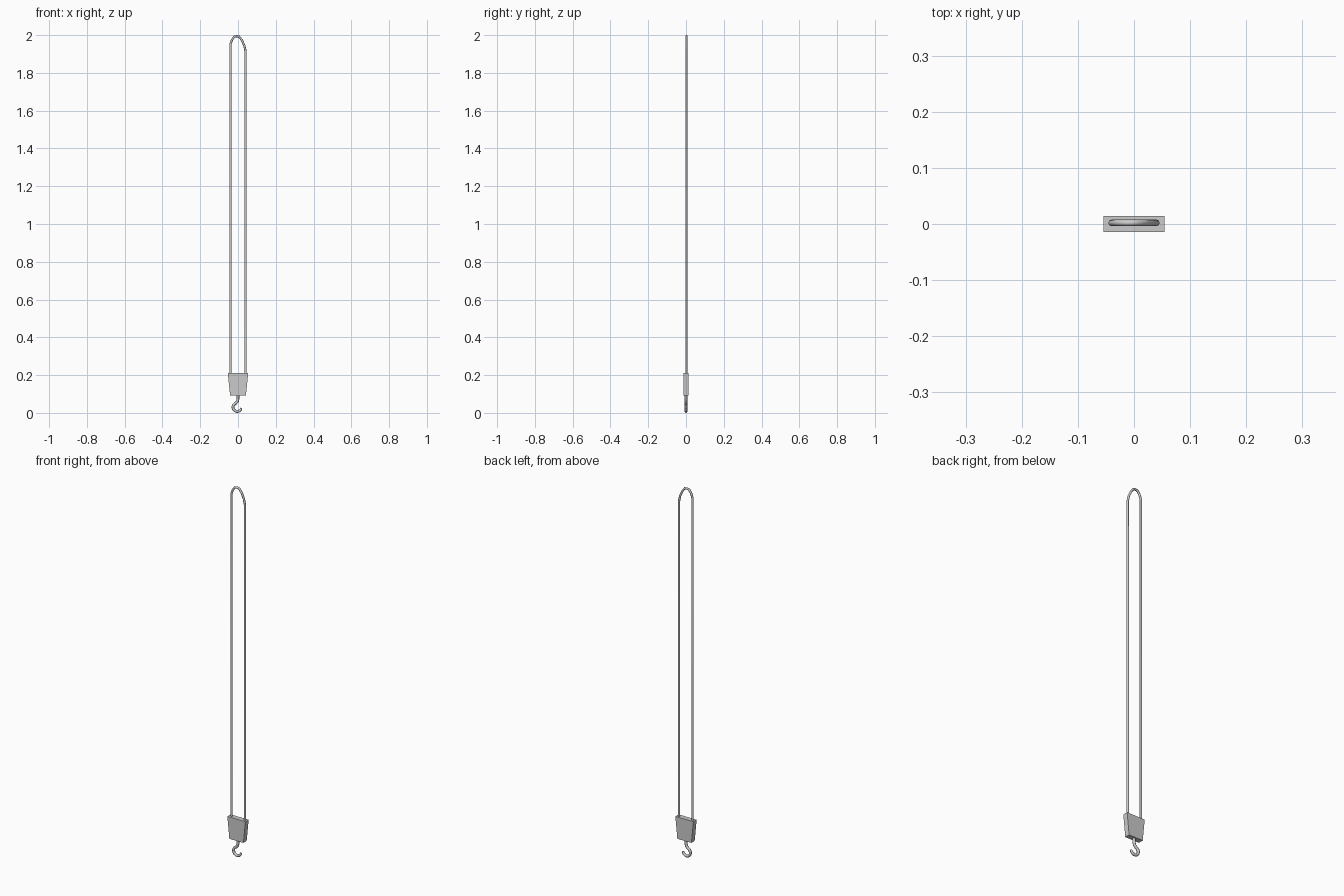
import bpy, bmesh
from math import radians, sin, cos

if "Cube" in bpy.data.objects:
    bpy.data.objects.remove(bpy.data.objects["Cube"])


def tube(name, pts, radius, y=0.0, taper=None, smooth=60):
    """Round rod swept along an (x, z) path."""
    cu = bpy.data.curves.new(name, 'CURVE')
    cu.dimensions = '3D'
    cu.bevel_depth = radius
    cu.bevel_resolution = 2
    cu.use_fill_caps = True
    sp = cu.splines.new('POLY')
    sp.points.add(len(pts) - 1)
    for i, (p, (x, z)) in enumerate(zip(sp.points, pts)):
        p.co = (x, y, z, 1)
        p.radius = taper[i] if taper else 1.0
    ob = bpy.data.objects.new(name, cu)
    bpy.context.collection.objects.link(ob)
    bpy.ops.object.select_all(action='DESELECT')
    ob.select_set(True)
    bpy.context.view_layer.objects.active = ob
    bpy.ops.object.convert(target='MESH')
    bpy.ops.object.shade_smooth_by_angle(angle=radians(smooth))
    return bpy.context.object


# tapered weight block
bm = bmesh.new()
profile = [(-0.042, 0.093), (0.042, 0.093), (0.054, 0.211), (-0.054, 0.211)]
face = bm.faces.new([bm.verts.new((x, -0.014, z)) for x, z in profile])
ext = bmesh.ops.extrude_face_region(bm, geom=[face])
bmesh.ops.translate(bm, vec=(0, 0.028, 0),
                    verts=[v for v in ext['geom'] if isinstance(v, bmesh.types.BMVert)])
bmesh.ops.recalc_face_normals(bm, faces=bm.faces)
mesh = bpy.data.meshes.new("block")
bm.to_mesh(mesh)
bm.free()
bpy.context.collection.objects.link(bpy.data.objects.new("block", mesh))

# hanging rope loop, slightly lopsided at the top
tube("rope_loop", [(-0.040, 0.19), (-0.040, 1.952), (-0.032, 1.975), (-0.020, 1.992),
                   (-0.006, 1.9945), (0.006, 1.992), (0.021, 1.972), (0.034, 1.943),
                   (0.040, 1.915), (0.040, 0.19)], 0.0058, y=0.002)

# hook: straight shank, then an open ring with a narrowing tip
cx, cz, r = -0.004, 0.030, 0.0225
arc = [(cx + r * cos(radians(a)), cz + r * sin(radians(a))) for a in range(110, 351, 20)]
path = [(0.0, 0.11), (0.0, 0.074), (-0.003, 0.061)] + arc
tube("hook", path, 0.0075, taper=[1.0] * (len(path) - 3) + [0.95, 0.85, 0.65])
